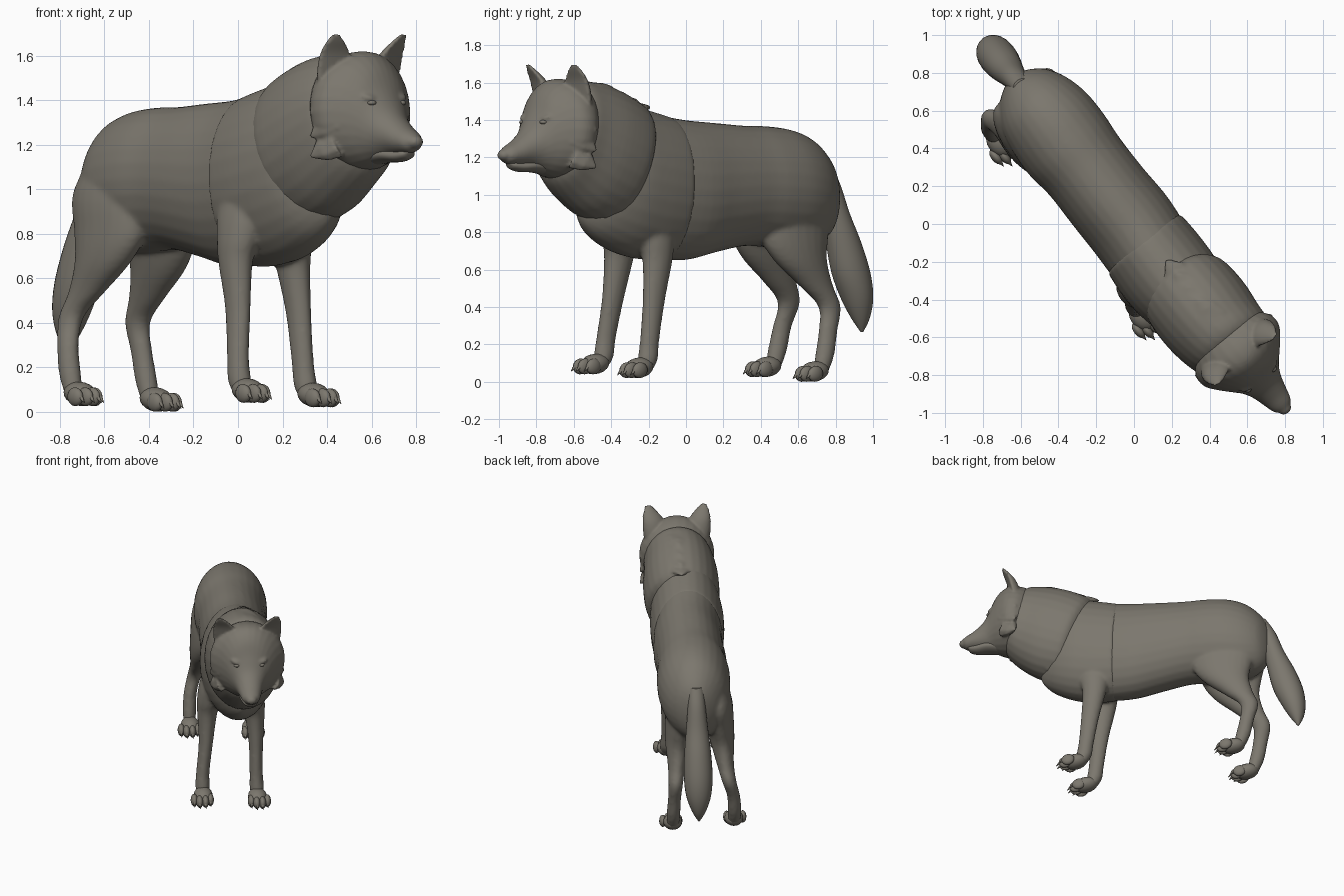
import bpy, bmesh, math
from mathutils import Vector, Matrix

if "Cube" in bpy.data.objects:
    bpy.data.objects.remove(bpy.data.objects["Cube"])

# Local frame: u forward, v to the animal's left, z up; turned to stand diagonally.
HEADING = Matrix.Rotation(math.atan2(-0.774, 0.633), 4, 'Z')


def material(name, rgb):
    m = bpy.data.materials.new(name)
    m.diffuse_color = (*rgb, 1)
    m.use_nodes = True
    m.node_tree.nodes["Principled BSDF"].inputs["Base Color"].default_value = m.diffuse_color
    return m


FUR = material("grey_brown_fur", (0.20, 0.185, 0.155))


def finish(name, bm, voxel=0, smooth=4):
    """Make the object; a voxel size melts overlapping forms together."""
    bmesh.ops.recalc_face_normals(bm, faces=bm.faces)
    bm.transform(HEADING)
    me = bpy.data.meshes.new(name)
    bm.to_mesh(me)
    bm.free()
    me.materials.append(FUR)
    ob = bpy.data.objects.new(name, me)
    bpy.context.collection.objects.link(ob)
    if voxel:
        r = ob.modifiers.new("melt", 'REMESH')
        r.mode, r.voxel_size, r.use_smooth_shade = 'VOXEL', voxel, True
        s = ob.modifiers.new("relax", 'SMOOTH')
        s.factor, s.iterations = .5, smooth
    return ob


def smooth_rows(rows, steps):
    """Catmull-Rom through rows of numbers."""
    out = []
    for i in range(len(rows) - 1):
        p = [rows[max(0, min(len(rows) - 1, i + k))] for k in (-1, 0, 1, 2)]
        for s in range(steps):
            t = s / steps
            out.append([0.5 * (2 * b + (c - a) * t + (2 * a - 5 * b + 4 * c - d) * t * t
                               + (3 * b - a - 3 * c + d) * t ** 3) for a, b, c, d in zip(*p)])
    return out + [list(rows[-1])]


def loft(bm, sections, sides=28, cup=1.0):
    """Skin elliptical rings given as (centre, half axis a, half axis b)."""
    rings = []
    for c, a, b in sections:
        ring = []
        for k in range(sides):
            t = 2 * math.pi * k / sides
            ca = math.cos(t)
            ring.append(bm.verts.new(c + a * (ca * cup if ca > 0 else ca) + b * math.sin(t)))
        rings.append(ring)
    for r, q in zip(rings, rings[1:]):
        for k in range(sides):
            j = (k + 1) % sides
            bm.faces.new((r[k], r[j], q[j], q[k]))
    bm.faces.new(rings[0])
    bm.faces.new(rings[-1])


def body(bm, rows, steps=4):
    """Rows: top u, top z, bottom u, bottom z, half width, centre v."""
    secs = []
    for tu, tz, bu, bz, w, v in smooth_rows(rows, steps):
        top, bot = Vector((tu, v, tz)), Vector((bu, v, bz))
        secs.append(((top + bot) / 2, (top - bot) / 2, Vector((0, max(w, .004), 0))))
    loft(bm, secs)


def limb(bm, rows, steps=4, cup=1.0, yaw=0):
    """Rows: u, v, z, half length, half width, as level rings."""
    c, s = math.cos(yaw), math.sin(yaw)
    loft(bm, [(Vector((u, v, z)), Vector((c, s, 0)) * max(a, .002), Vector((-s, c, 0)) * max(b, .002))
              for u, v, z, a, b in smooth_rows(rows, steps)], 24, cup)


def ball(bm, c, r, tilt=0):
    m = Matrix.Translation(c) @ Matrix.Rotation(tilt, 4, 'Y') @ Matrix.Diagonal((*r, 1))
    bmesh.ops.create_uvsphere(bm, u_segments=16, v_segments=10, radius=1, matrix=m)


def spike(bm, base, tip, r, flat=1.0):
    base, tip = Vector(base), Vector(tip)
    d = (tip - base).normalized()
    side = d.cross(Vector((0, 1, 0))).normalized()
    b = d.cross(side)
    loft(bm, [(base, side * r, b * r * flat), (base.lerp(tip, .5), side * r * .7, b * r * .7 * flat),
              (tip, side * .001, b * .001)], 8)


# Legs: rows of u, sideways offset, z, half length, half width
FRONT = ((.24, .10, 1.08, .08, .04), (.265, .125, .88, .13, .085), (.275, .15, .74, .11, .085),
         (.275, .165, .63, .087, .07), (.305, .172, .42, .066, .05), (.335, .172, .2, .055, .046),
         (.35, .175, .1, .056, .05), (.37, .175, .04, .04, .04))
REAR = ((-.70, .08, 1.2, .10, .05), (-.70, .12, .97, .235, .105), (-.68, .14, .79, .225, .105),
        (-.71, .16, .65, .17, .088), (-.81, .175, .51, .103, .062), (-.89, .187, .40, .065, .05),
        (-.872, .195, .27, .053, .045), (-.845, .2, .14, .053, .047), (-.815, .2, .045, .04, .04))
# name, rows, centre v, sign, lift, forward shift, outward shift towards the foot
LEGS = (("front_right", FRONT, -.07, -1, .04, -.005, .028), ("front_left", FRONT, -.07, 1, .02, 0, 0),
        ("rear_right", REAR, -.035, -1, .025, -.01, .04), ("rear_left", REAR, -.05, 1, 0, .01, 0))

# Trunk, melted together with the rear legs
bm = bmesh.new()
body(bm, [(u, t, u, b, w, v) for u, t, b, w, v in (
    (-1.01, 1.06, .90, .03, 0), (-.985, 1.14, .82, .09, 0), (-.93, 1.22, .76, .16, 0),
    (-.83, 1.305, .72, .22, -.005), (-.70, 1.35, .715, .25, -.005), (-.55, 1.367, .72, .255, -.01),
    (-.40, 1.37, .725, .24, -.01), (-.2, 1.385, .69, .24, -.015), (0, 1.40, .65, .243, -.015),
    (.2, 1.43, .66, .235, -.03), (.35, 1.44, .70, .21, -.03))])


def legs(bm, kind):
    for name, rows, mid, s, lift, du, dv in LEGS:
        if name.startswith(kind):
            limb(bm, [(u + du, mid + s * (o + dv * min(1, max(0, (.45 - z) * 5))), z + lift, a, b)
                      for u, o, z, a, b in rows])


legs(bm, "rear")
finish("trunk_and_rear_legs", bm, .013, 5)

# Shoulder and chest coat with the front legs, overlapping the trunk
bm = bmesh.new()
body(bm, [(.09, 1.405, .13, .66, .238, -.025), (.12, 1.42, .16, .652, .25, -.025),
          (.28, 1.46, .30, .655, .258, -.03), (.42, 1.49, .46, .69, .245, -.03),
          (.54, 1.47, .60, .76, .20, -.035), (.62, 1.4, .68, .84, .11, -.035),
          (.65, 1.25, .70, .92, .03, -.035)])
legs(bm, "front")
finish("chest_coat_and_front_legs", bm, .013, 5)

# Neck mane with throat and nape tufts
bm = bmesh.new()
body(bm, [(.29, 1.42, .52, .86, .20, -.005), (.33, 1.485, .58, .845, .254, -.01),
          (.48, 1.56, .72, .89, .265, -.01), (.64, 1.602, .84, .975, .25, -.01),
          (.77, 1.60, .92, 1.055, .225, 0), (.87, 1.5, .95, 1.12, .15, 0)])
for i in range(6):
    u, z = .62 + i * .06, .88 + i * .047
    for v in (-.09, 0, .09):
        spike(bm, (u, v, z + .06), (u, v * .9, z - .055 + abs(v) * .5), .055, .8)
for i in range(4):
    u, z = .26 + i * .09, 1.435 + i * .036
    spike(bm, (u + .13, .01, z + .025), (u - .02, .01, z + .035), .035, 2.5)
finish("neck_mane", bm, .012, 3)

# Head, muzzle, brows, ears and cheek fur
bm = bmesh.new()
body(bm, [(.72, 1.57, .80, 1.10, .2, 0), (.80, 1.605, .86, 1.085, .255, 0),
          (.88, 1.62, .92, 1.085, .256, 0), (.95, 1.605, .98, 1.10, .21, 0),
          (1.01, 1.545, 1.03, 1.12, .16, 0), (1.06, 1.44, 1.07, 1.135, .12, 0),
          (1.11, 1.355, 1.12, 1.15, .094, 0), (1.18, 1.295, 1.18, 1.158, .075, 0),
          (1.24, 1.26, 1.235, 1.165, .058, 0), (1.268, 1.24, 1.258, 1.18, .034, 0)], 5)
ball(bm, (1.26, 0, 1.212), (.032, .038, .03))
for s in (-1, 1):
    ball(bm, (1.025, s * .085, 1.42), (.045, .045, .018), .4)
    for z, h in ((1.18, .04), (1.28, .05), (1.38, .04)):
        spike(bm, (.91, s * .18, z + .03), (.825, s * .262, z - h), .085, .6)
    limb(bm, [(.87, s * .135, 1.46, .075, .095), (.885, s * .15, 1.54, .068, .092),
              (.90, s * .168, 1.61, .053, .073), (.925, s * .187, 1.665, .032, .044),
              (.94, s * .197, 1.7, .01, .014)], 4, .15, s * .25)
finish("head", bm, .009, 3)

# Lower jaw
bm = bmesh.new()
body(bm, [(.98, 1.18, 1.0, 1.11, .07, 0), (1.08, 1.19, 1.08, 1.12, .07, 0),
          (1.16, 1.18, 1.155, 1.122, .053, 0), (1.215, 1.178, 1.205, 1.135, .036, 0),
          (1.23, 1.172, 1.22, 1.15, .015, 0)])
finish("lower_jaw", bm)

# Eyes
bm = bmesh.new()
for s in (-1, 1):
    ball(bm, (1.052, s * .086, 1.388), (.024, .022, .013))
finish("eyes", bm)

# Tail
bm = bmesh.new()
limb(bm, [(-.93, 0, 1.17, .05, .05), (-.985, 0, 1.06, .062, .06), (-1.035, 0, .90, .075, .075),
          (-1.09, 0, .74, .098, .092), (-1.14, 0, .58, .108, .10), (-1.18, 0, .45, .088, .088),
          (-1.205, 0, .34, .05, .05), (-1.215, 0, .265, .006, .006)])
finish("tail", bm)

# Paws: pad with four toes, then claws
for name, rows, mid, s, lift, du, dv in LEGS:
    u, v = rows[-1][0] + du + .017, mid + s * (rows[-1][1] + dv)
    toes = [(u + a, v + b + s * .01) for a, b in
            ((.07, -.056), (.098, -.02), (.098, .02), (.07, .056))]
    bm = bmesh.new()
    ball(bm, (u + .025, v, lift + .055), (.088, .066, .054), .15)
    for x, y in toes:
        ball(bm, (x, y, lift + .042), (.048, .025, .042), .2)
    finish(name + "_paw", bm)
    bm = bmesh.new()
    for x, y in toes:
        spike(bm, (x + .03, y, lift + .048), (x + .066, y, lift + .015), .011)
    finish(name + "_claws", bm)

# Smooth shading with sharp creases kept
for ob in bpy.context.collection.objects:
    ob.select_set(True)
    bpy.context.view_layer.objects.active = ob
bpy.ops.object.shade_smooth_by_angle(angle=math.radians(50))
